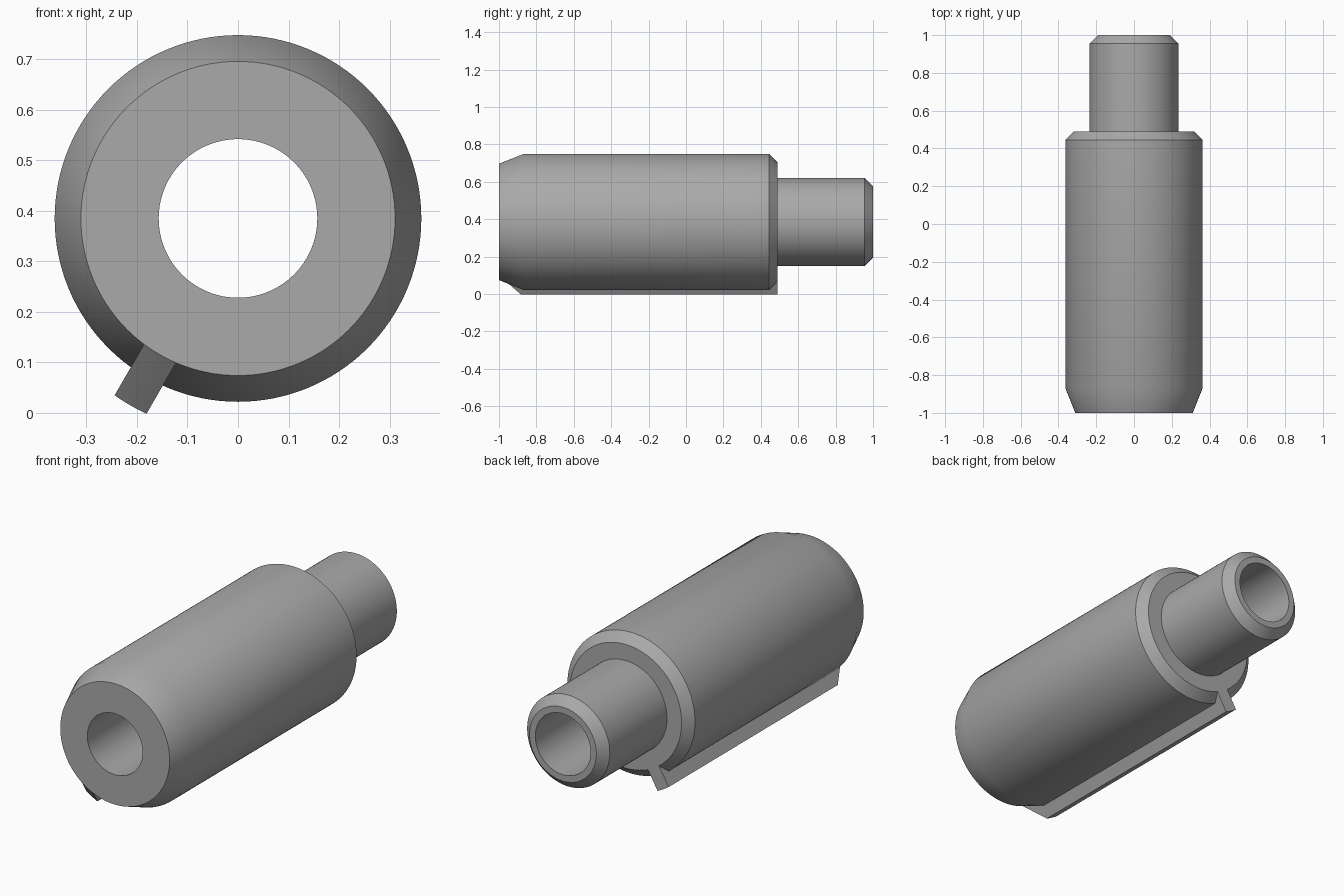
import bpy, bmesh, math

if "Cube" in bpy.data.objects:
    bpy.data.objects.remove(bpy.data.objects["Cube"], do_unlink=True)

AXIS_Z = 0.385   # height of the long axis
SEGMENTS = 128

grey = bpy.data.materials.new("plain grey")
grey.use_nodes = True
colour = (0.4, 0.4, 0.4, 1)
grey.diffuse_color = colour
grey.node_tree.nodes["Principled BSDF"].inputs["Base Color"].default_value = colour


def loft(name, rings, closed):
    """Skin a row of equal closed rings; cap the ends if the row is open."""
    bm = bmesh.new()
    rows = [[bm.verts.new(p) for p in ring] for ring in rings]
    count = len(rows)
    for i in range(count if closed else count - 1):
        a, b = rows[i], rows[(i + 1) % count]
        for j in range(len(a)):
            k = (j + 1) % len(a)
            bm.faces.new((a[j], a[k], b[k], b[j]))
    if not closed:
        bm.faces.new(rows[0])
        bm.faces.new(rows[-1])
    bmesh.ops.recalc_face_normals(bm, faces=bm.faces)
    mesh = bpy.data.meshes.new(name)
    bm.to_mesh(mesh)
    bm.free()
    mesh.materials.append(grey)
    obj = bpy.data.objects.new(name, mesh)
    bpy.context.collection.objects.link(obj)
    obj.location.z = AXIS_Z
    bpy.ops.object.select_all(action="DESELECT")
    obj.select_set(True)
    bpy.context.view_layer.objects.active = obj
    bpy.ops.object.shade_smooth_by_angle(angle=math.radians(30))
    return obj


# Stepped sleeve with tapered nose, chamfered shoulder and spigot, through bore
sleeve = [(-1, 0.157), (-1, 0.311), (-0.87, 0.363), (0.445, 0.363), (0.49, 0.318),
          (0.49, 0.235), (0.955, 0.235), (1, 0.19), (1, 0.157)]
angles = [2 * math.pi * i / SEGMENTS for i in range(SEGMENTS)]
loft("stepped_sleeve",
     [[(r * math.sin(a), y, r * math.cos(a)) for y, r in sleeve] for a in angles], True)

# Locating key: parallel sides, rounded outer face, sloped front, flush back
key = [(-1, 0.311), (-0.884, 0.427), (0.49, 0.427), (0.49, 0.318), (0.44, 0.29), (-0.95, 0.29)]
half_width = 0.0365
offsets = [half_width * (i / 4 - 1) for i in range(9)]
key_obj = loft("locating_key",
               [[(t, y, -math.sqrt(r * r - t * t)) for y, r in key] for t in offsets], False)
key_obj.rotation_euler.y = math.radians(30)
